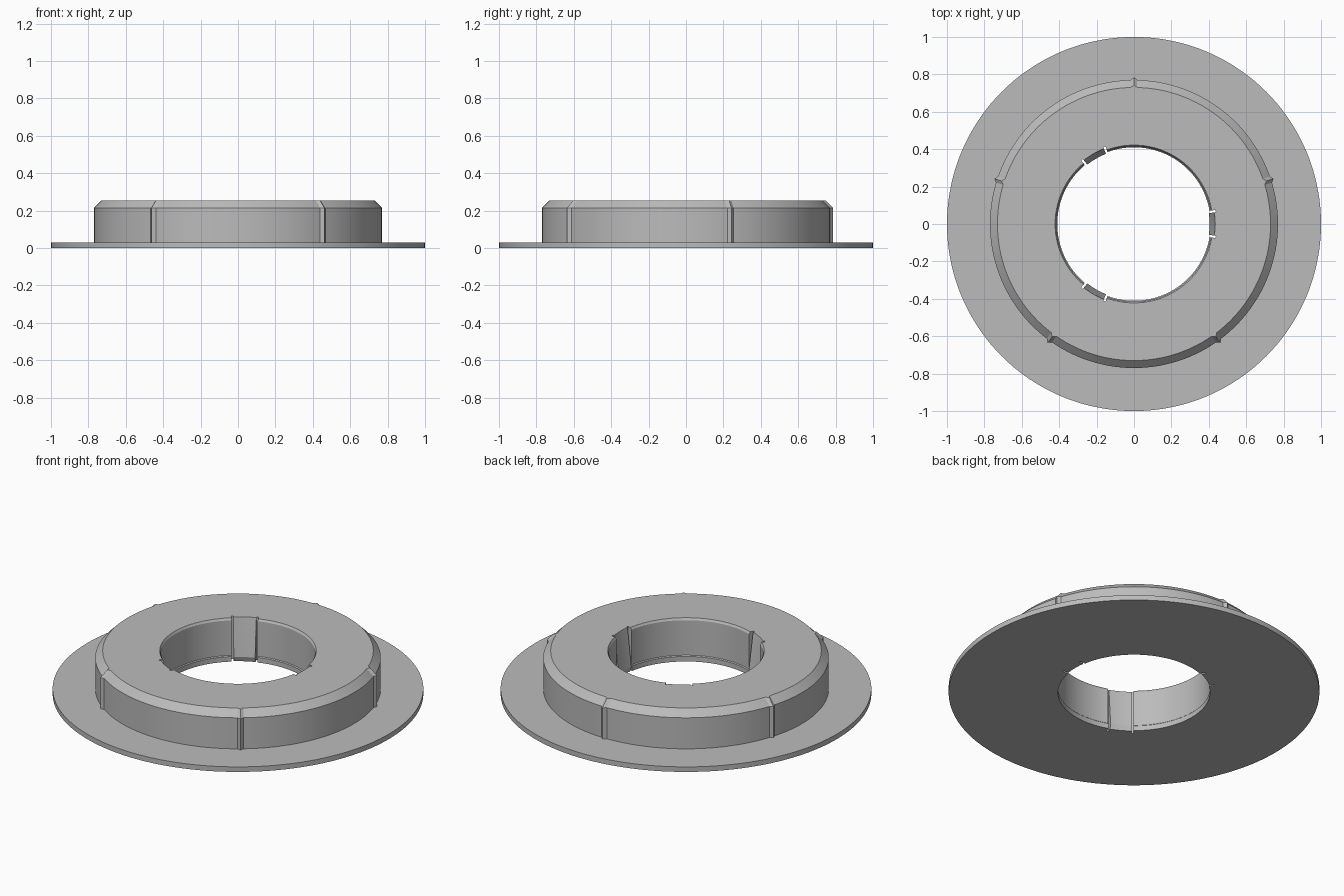
import bpy, bmesh, math

if "Cube" in bpy.data.objects:
    bpy.data.objects.remove(bpy.data.objects["Cube"])

STEP = 2.5                                  # degrees per lathe segment
TABS = (0, 120, 240)                        # spring tabs on the bore
RIBS = (18, 90, 162, 234, 306)              # pointed ribs on the outside
TAB_HALF, SLOT_END, RIB_HALF = 8.2, 9.8, 1.3

# Bore profiles from the bottom up, as (radius, height)
Z_BORE = (0.0, 0.03, 0.035, 0.243, 0.255)
BORE = {
    "wall": (0.41, 0.41, 0.415, 0.415, 0.422),
    "slot": (0.442,) * 5,
    "tab": (0.414, 0.404, 0.405, 0.431, 0.434),
}
# Outer profile from the top down
OUTER = ((0.73, 0.255), (0.77, 0.215), (0.77, 0.03))
FLANGE = ((1.0, 0.03), (1.0, 0.0))


def gap(a, b):
    return abs((a - b + 180) % 360 - 180)


def bore_kind(a):
    d = min(gap(a, t) for t in TABS)
    return "tab" if d < TAB_HALF else "slot" if d < SLOT_END else "wall"


def section(a, kind):
    """Closed cross-section of the ring at angle a."""
    lift = 0.015 if min(gap(a, r) for r in RIBS) < 0.01 else 0.0
    pts = list(zip(BORE[kind], Z_BORE))
    pts += [(r + lift, z) for r, z in OUTER]
    return pts + list(FLANGE)


# Angles: even steps plus the edges of tabs, slots and ribs
angles = {round(i * STEP, 3) for i in range(int(360 / STEP))}
for r in RIBS:
    angles = {a for a in angles if gap(a, r) > RIB_HALF + 0.3}
    angles |= {(r + d) % 360 for d in (-RIB_HALF, 0, RIB_HALF)}
for t in TABS:
    angles |= {(t + s * d) % 360 for s in (-1, 1) for d in (TAB_HALF, SLOT_END)}

# Two columns where the bore profile jumps, one elsewhere
columns = []
for a in sorted(angles):
    before, after = bore_kind(a - 0.05), bore_kind(a + 0.05)
    columns.append((a, before))
    if after != before:
        columns.append((a, after))

bm = bmesh.new()
rings = []
for a, kind in columns:
    c, s = math.cos(math.radians(a)), math.sin(math.radians(a))
    rings.append([bm.verts.new((r * c, r * s, z)) for r, z in section(a, kind)])
n = len(rings[0])
for i, ring in enumerate(rings):
    nxt = rings[(i + 1) % len(rings)]
    same = columns[i][0] == columns[(i + 1) % len(rings)][0]
    if same:
        # Radial side wall between slot and bore or tab
        for j in range(4):
            bm.faces.new((ring[j], ring[j + 1], nxt[j + 1], nxt[j]))
    else:
        for j in range(n):
            k = (j + 1) % n
            bm.faces.new((ring[j], ring[k], nxt[k], nxt[j]))
bmesh.ops.remove_doubles(bm, verts=bm.verts, dist=0.00005)
bmesh.ops.recalc_face_normals(bm, faces=bm.faces)

mesh = bpy.data.meshes.new("flanged_ring")
bm.to_mesh(mesh)
bm.free()
ring_obj = bpy.data.objects.new("flanged_ring", mesh)
bpy.context.collection.objects.link(ring_obj)

grey = bpy.data.materials.new("plain grey")
grey.diffuse_color = (0.5, 0.5, 0.5, 1)
grey.use_nodes = True
grey.node_tree.nodes["Principled BSDF"].inputs["Base Color"].default_value = grey.diffuse_color
mesh.materials.append(grey)

bpy.context.view_layer.objects.active = ring_obj
ring_obj.select_set(True)
bpy.ops.object.shade_smooth_by_angle(angle=math.radians(20))
